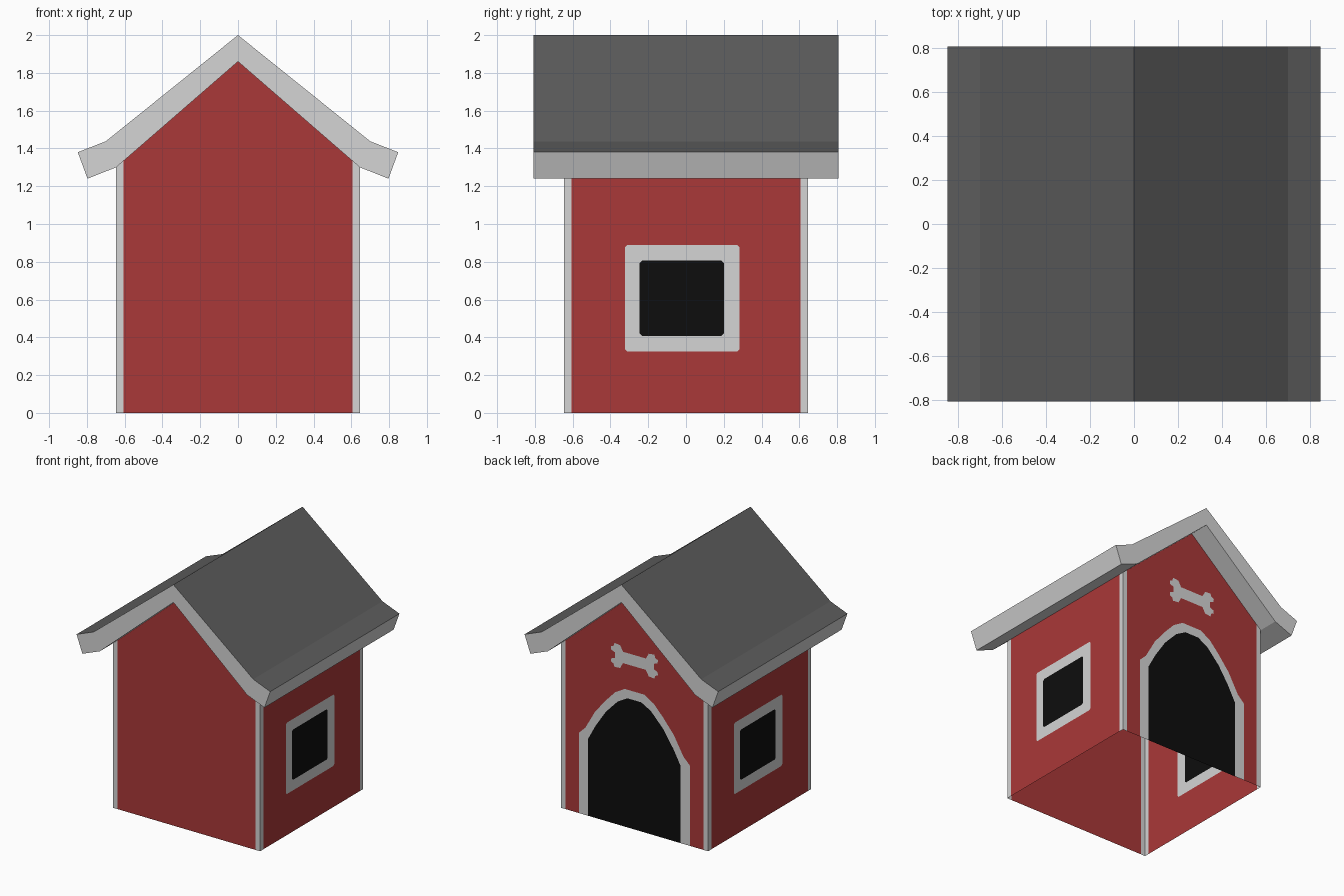
import bpy, bmesh, math
from mathutils import Matrix, Vector
from mathutils.geometry import tessellate_polygon

if "Cube" in bpy.data.objects:
    bpy.data.objects.remove(bpy.data.objects["Cube"])

B = 0.645      # half width of the house
T = 0.605      # inner edge of the painted corner trim
EAVE, PEAK = 1.30, 1.86


def material(name, rgb):
    m = bpy.data.materials.new(name)
    m.diffuse_color = (*rgb, 1)
    m.use_nodes = True
    m.node_tree.nodes["Principled BSDF"].inputs["Base Color"].default_value = m.diffuse_color
    return m


RED, WHITE, BLACK = 0, 1, 2
red = material("red paint", (0.40, 0.040, 0.040))
white = material("white trim", (0.66, 0.66, 0.66))
black = material("dark opening", (0.004, 0.004, 0.004))
grey = material("grey roofing", (0.108, 0.108, 0.108))


def add_object(name, bm, mats):
    me = bpy.data.meshes.new(name)
    bm.to_mesh(me)
    bm.free()
    for m in mats:
        me.materials.append(m)
    ob = bpy.data.objects.new(name, me)
    bpy.context.collection.objects.link(ob)
    return ob


def mirrored(half):
    """Closed outline from its right half, listed bottom to top."""
    return half + [(-x, z) for x, z in reversed(half) if x > 1e-6]


def wall(name, angle, regions):
    """Flat wall of coloured regions (loops, colour), turned about z."""
    bm = bmesh.new()
    for loops, colour in regions:
        pts = [p for loop in loops for p in loop]
        verts = [bm.verts.new((u, -B, z)) for u, z in pts]
        for tri in tessellate_polygon([[Vector((u, z, 0)) for u, z in l] for l in loops]):
            a, b, c = (Vector(pts[i]) for i in tri)
            area = (b - a).cross(c - a)
            if abs(area) < 1e-8:
                continue
            order = tri if area > 0 else tri[::-1]
            bm.faces.new([verts[i] for i in order]).material_index = colour
    bmesh.ops.remove_doubles(bm, verts=bm.verts, dist=1e-5)
    bm.transform(Matrix.Rotation(math.radians(angle), 4, 'Z'))
    return add_object(name, bm, [red, white, black])


def trims(top_inner):
    """White strips along both vertical edges of a wall."""
    strip = [(T, 0), (B, 0), (B, EAVE), (T, top_inner)]
    return [([strip], WHITE), ([[(-x, z) for x, z in strip]], WHITE)]


def soft_rect(x0, x1, z0, z1, c=0.012):
    return [(x0 + c, z0), (x1 - c, z0), (x1, z0 + c), (x1, z1 - c),
            (x1 - c, z1), (x0 + c, z1), (x0, z1 - c), (x0, z0 + c)]


# Gable walls: plain front, back with doorway and bone sign
t_top = EAVE + (B - T) * (PEAK - EAVE) / B
gable_half = [(T, 0), (T, t_top), (0, PEAK)]
wall("front_wall", 0, [([mirrored(gable_half)], RED)] + trims(t_top))

outer = [(0.487, 0), (0.487, 0.635), (0.43, 0.69), (0.345, 0.84),
         (0.25, 0.955), (0.17, 1.04), (0.085, 1.09)]
inner = [(0.405, 0), (0.405, 0.61), (0.34, 0.73), (0.25, 0.865),
         (0.145, 0.975), (0.06, 1.022)]


def band(big, small):
    """Arch-shaped strip between two half outlines standing on the floor."""
    return mirrored(big) + mirrored(small)[::-1]


lobe = [(0.10, 0.045), (0.125, 0.09), (0.175, 0.095), (0.183, 0.07),
        (0.206, 0.06), (0.203, 0.035), (0.172, 0.022)]
bone_half = [(x, 1.335 - z) for x, z in lobe] + [(x, 1.335 + z) for x, z in reversed(lobe)]
bone = mirrored(bone_half)

wall("back_wall", 180, [([band(gable_half, outer), bone], RED),
                        ([band(outer, inner)], WHITE),
                        ([mirrored(inner)], BLACK),
                        ([bone], WHITE)] + trims(t_top))

# Side walls with framed windows
frame = soft_rect(-0.322, 0.283, 0.325, 0.89)
pane = soft_rect(-0.245, 0.20, 0.408, 0.806)
panel = [(-T, 0), (T, 0), (T, EAVE), (-T, EAVE)]
for name, angle in (("right_wall", 90), ("left_wall", 270)):
    wall(name, angle, [([panel, frame], RED), ([frame, pane], WHITE),
                       ([pane], BLACK)] + trims(EAVE))

# Roof: one bent profile extruded front to back, grey on top, white elsewhere
roof_half = [(0.645, 1.30), (0.797, 1.24), (0.848, 1.38), (0.70, 1.438)]
profile = [(0, PEAK)] + roof_half + [(0, 2.0)] + [(-x, z) for x, z in reversed(roof_half)]
bm = bmesh.new()
n = len(profile)
front = [bm.verts.new((x, -0.808, z)) for x, z in profile]
back = [bm.verts.new((x, 0.808, z)) for x, z in profile]
for i in range(n):
    j = (i + 1) % n
    bm.faces.new((front[i], back[i], back[j], front[j]))
for ring in (front, back):
    for a, b, c, d in ((0, 1, 4, 5), (1, 2, 3, 4), (0, 5, 6, 9), (9, 6, 7, 8)):
        bm.faces.new([ring[k] for k in (a, b, c, d)])
bmesh.ops.recalc_face_normals(bm, faces=bm.faces)
bm.normal_update()
for f in bm.faces:
    f.material_index = 1 if f.normal.z > 0.1 else 0
add_object("roof", bm, [white, grey])
